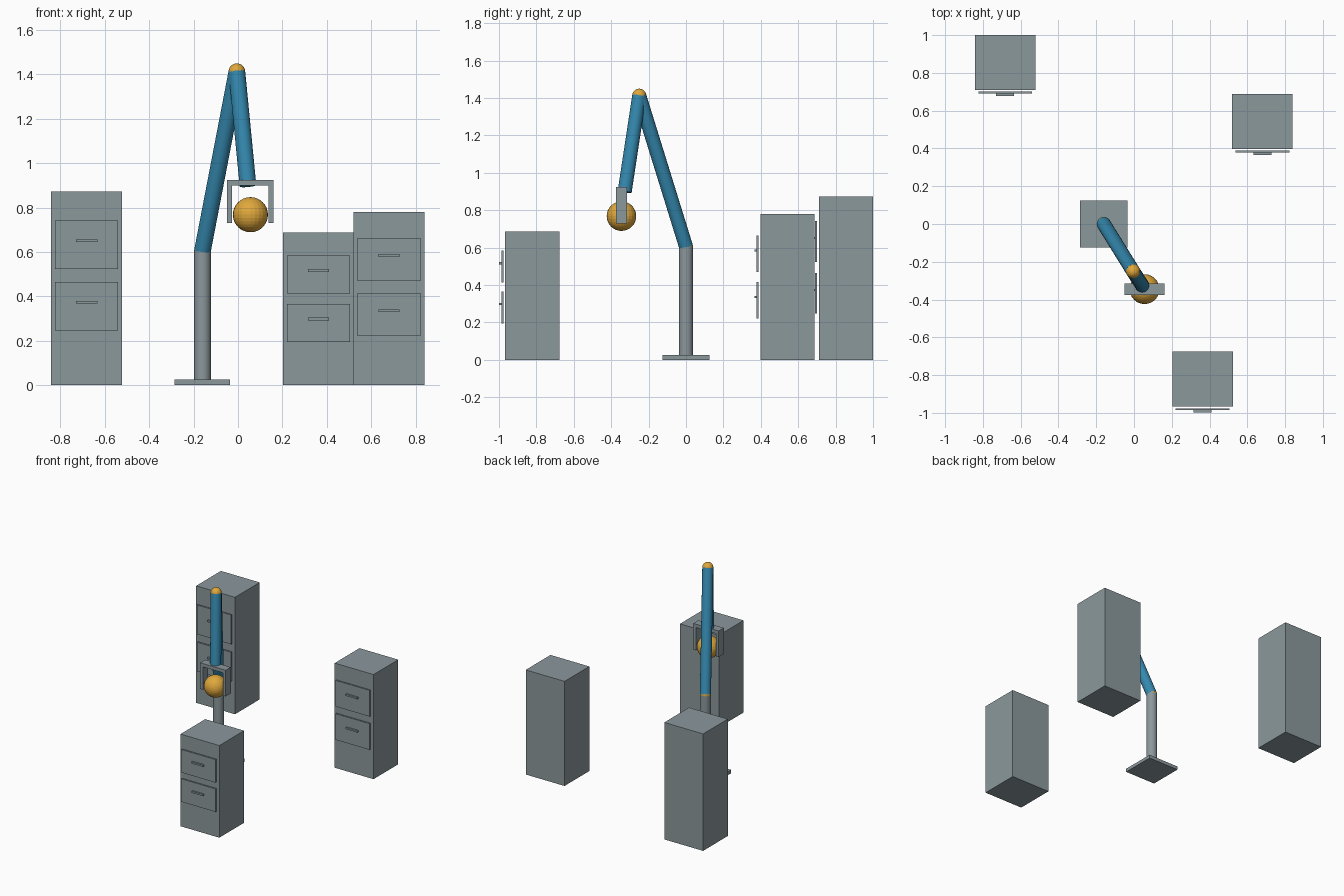
import bpy, math
from mathutils import Vector

if "Cube" in bpy.data.objects:
    bpy.data.objects.remove(bpy.data.objects["Cube"])


def material(name, rgb):
    m = bpy.data.materials.new(name)
    m.diffuse_color = (*rgb, 1)
    m.use_nodes = True
    m.node_tree.nodes["Principled BSDF"].inputs["Base Color"].default_value = m.diffuse_color
    return m


GREY = material("steel grey", (0.26, 0.315, 0.335))
BLUE = material("arm blue", (0.035, 0.25, 0.43))
GOLD = material("joint gold", (0.74, 0.39, 0.045))


def finish(name, mat):
    ob = bpy.context.object
    ob.name = name
    ob.data.materials.append(mat)
    return ob


def box(name, lo, hi, mat=GREY):
    lo, hi = Vector(lo), Vector(hi)
    bpy.ops.mesh.primitive_cube_add(size=1, location=(lo + hi) / 2)
    ob = finish(name, mat)
    ob.scale = hi - lo
    bpy.ops.object.transform_apply(location=False, rotation=False, scale=True)
    return ob


def rod(name, a, b, r, mat):
    a, b = Vector(a), Vector(b)
    d = b - a
    bpy.ops.mesh.primitive_cylinder_add(vertices=24, radius=r, depth=d.length,
                                        location=(a + b) / 2)
    ob = finish(name, mat)
    ob.rotation_euler = d.to_track_quat('Z', 'Y').to_euler()
    bpy.ops.object.shade_smooth_by_angle(angle=math.radians(30))
    return ob


def ball(name, c, r):
    bpy.ops.mesh.primitive_uv_sphere_add(segments=24, ring_count=16, radius=r, location=c)
    return finish(name, GOLD)


# Cabinets: centre x, front y, height; two drawers with bar handles each
for label, x, y, h in (("tall", -0.682, 0.71, 0.872),
                       ("middle", 0.68, 0.397, 0.78),
                       ("short", 0.363, -0.967, 0.687)):
    box(label + "_cabinet", (x - 0.16, y, 0), (x + 0.16, y + 0.291, h))
    for i, f in enumerate((0.408, 0.726)):
        z, half = f * h, 0.125 * h
        box(f"{label}_drawer_{i}", (x - 0.142, y - 0.019, z - half),
            (x + 0.142, y - 0.009, z + half))
        hz = z + 0.0175
        box(f"{label}_handle_{i}", (x - 0.048, y - 0.032, hz - 0.006),
            (x + 0.048, y - 0.019, hz + 0.006))

# Stand and two-part arm
R = 0.0375
shoulder, elbow, wrist = (-0.16, 0, 0.605), (-0.005, -0.25, 1.412), (0.045, -0.328, 0.898)
box("base_plate", (-0.285, -0.125, 0), (-0.035, 0.125, 0.025))
rod("column", (-0.16, 0, 0.025), shoulder, R, GREY)
ball("shoulder_joint", shoulder, R)
rod("upper_arm", shoulder, elbow, R, BLUE)
ball("elbow_joint", elbow, R)
rod("forearm", elbow, wrist, R, BLUE)

# Gripper holding a ball
gx, gy = 0.056, -0.345
box("gripper_palm", (gx - 0.105, gy - 0.03, 0.9), (gx + 0.105, gy + 0.03, 0.925))
for side, s in (("left", -1), ("right", 1)):
    xs = sorted((gx + s * 0.082, gx + s * 0.105))
    box(side + "_finger", (xs[0], gy - 0.03, 0.73), (xs[1], gy + 0.03, 0.9))
ball("held_ball", (gx, gy, 0.768), 0.079)
